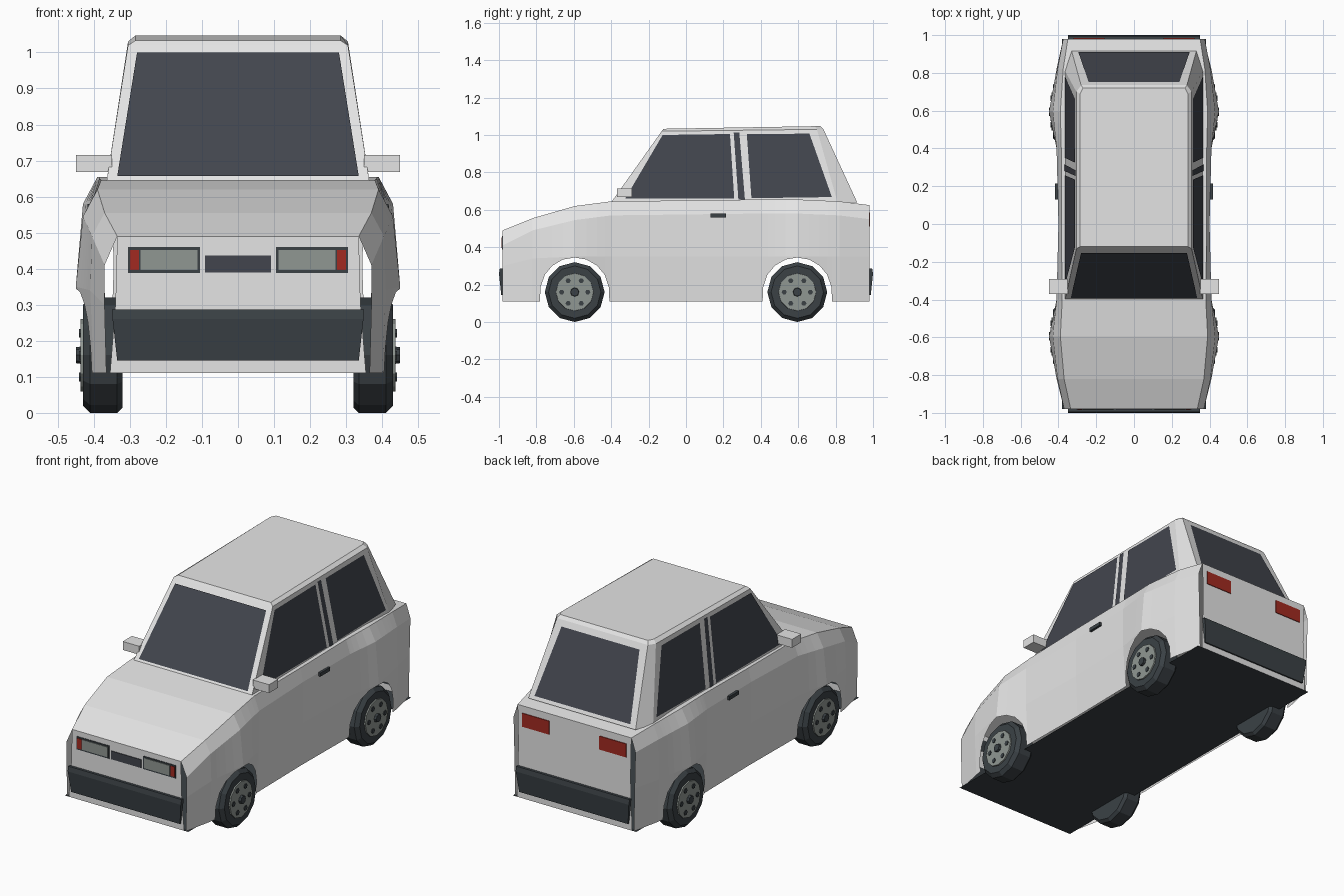
import bpy, bmesh
from math import cos, sin, pi, radians, sqrt
from mathutils import Vector

cube = bpy.data.objects.get("Cube")
if cube:
    bpy.data.objects.remove(cube, do_unlink=True)


def material(name, *rgb):
    m = bpy.data.materials.new(name)
    m.use_nodes = True
    m.diffuse_color = (*rgb, 1)
    m.node_tree.nodes["Principled BSDF"].inputs["Base Color"].default_value = (*rgb, 1)
    return m


PAINT = material("light paint", .78, .78, .78)
GLASS = material("dark glass", .055, .06, .075)
RUBBER = material("black rubber", .043, .053, .06)
LENS = material("grey metal", .28, .31, .29)
RED = material("red lamp", .36, .023, .015)


def mesh(name, verts, faces, mat, solid=True):
    me = bpy.data.meshes.new(name)
    me.from_pydata(verts, [], faces)
    me.materials.append(mat)
    ob = bpy.data.objects.new(name, me)
    bpy.context.collection.objects.link(ob)
    if solid:
        bm = bmesh.new()
        bm.from_mesh(me)
        bmesh.ops.recalc_face_normals(bm, faces=bm.faces)
        bm.to_mesh(me)
        bm.free()
    return ob


def panel(name, pts, mat, outward):
    """Single flat polygon facing the outward direction."""
    pts = [Vector(p) for p in pts]
    normal = (pts[1] - pts[0]).cross(pts[2] - pts[1])
    if normal.dot(Vector(outward)) < 0:
        pts.reverse()
    return mesh(name, pts, [range(len(pts))], mat, False)


def loft(name, rings, mat, caps=True):
    """Bridge closed rings of equal length."""
    n = len(rings[0])
    faces = [(i * n + j, i * n + (j + 1) % n, (i + 1) * n + (j + 1) % n, (i + 1) * n + j)
             for i in range(len(rings) - 1) for j in range(n)]
    if caps:
        last = (len(rings) - 1) * n
        faces += [range(n), range(last, last + n)]
    return mesh(name, [p for r in rings for p in r], faces, mat)


def box(name, x, y, z, mat):
    rings = [[(x[0], y[0], h), (x[1], y[0], h), (x[1], y[1], h), (x[0], y[1], h)] for h in z]
    return loft(name, rings, mat)


def disc(name, profile, sides, centre, side, mat):
    """Solid turned about the x axis; profile holds (radius, x)."""
    cy, cz = centre
    angles = [2 * pi * k / sides for k in range(sides)]
    return loft(name, [[(side * x, cy + r * cos(a), cz + r * sin(a)) for a in angles]
                       for r, x in profile], mat)


# Body shell: sections along the length, open at the wheel arches
AXLE, HUB_Z, ARCH_R, SILL = .595, .16, .185, .11
# y, sill x, waist x, waist z, shoulder x, shoulder z, belt x, belt z
KEYS = [
    (-.98, .365, .37, .30, .37, .41, .335, .49),
    (-.82, .40, .41, .34, .405, .49, .37, .555),
    (-AXLE, .43, .45, .35, .43, .545, .39, .62),
    (-.4, .395, .41, .35, .41, .57, .38, .645),
    (0, .39, .40, .35, .40, .575, .385, .65),
    (.4, .395, .41, .35, .41, .58, .385, .655),
    (AXLE, .43, .45, .35, .43, .58, .39, .655),
    (.82, .40, .41, .35, .405, .57, .375, .645),
    (.98, .365, .37, .35, .375, .55, .35, .625),
]


def section(y):
    a, b = next((a, b) for a, b in zip(KEYS, KEYS[1:]) if y <= b[0] + 1e-6)
    t = (y - a[0]) / (b[0] - a[0])
    _, xb, xm, zm, xs, zs, xt, zt = [p + (q - p) * t for p, q in zip(a, b)]
    d, zb = abs(abs(y) - AXLE), SILL
    if d < ARCH_R - .0005:
        zb = HUB_Z + sqrt(ARCH_R ** 2 - d * d)
        xb += (xm - xb) * (zb - SILL) / (zm - SILL)
    half = [(xb, zb), (xm, zm), (xs, zs), (xt, zt)]
    return [(x, y, z) for x, z in half] + [(-x, y, z) for x, z in reversed(half)]


stations = {k[0] for k in KEYS}
for s in (-1, 1):
    for deg in (0, 7, 30, 50, 70):
        off = ARCH_R * cos(radians(deg))
        stations |= {s * AXLE - off, s * AXLE + off}
verts = [p for y in sorted(stations) for p in section(y)]
faces = [(i * 8 + j, (i + 1) * 8 + j, (i + 1) * 8 + j + 1, i * 8 + j + 1)
         for i in range(len(stations) - 1) for j in range(7)]
# wind so that the roof side faces up
mesh("body_shell", verts, [f[::-1] for f in faces], PAINT, False)
panel("floor", [(x, y, SILL) for x, y in ((-.38, -.98), (.38, -.98), (.38, .98), (-.38, .98))],
      RUBBER, (0, 0, -1))


# Nose and tail panels, bumpers
def end_panel(name, y, half):
    pts = [(x, y, z) for x, z in half] + [(-x, y, z) for x, z in reversed(half)]
    panel(name, pts, PAINT, (0, y, 0))


end_panel("nose_panel", -.98, [(.355, SILL), (.34, .3), (.335, .49)])
end_panel("tail_panel", .98, [(.355, SILL), (.345, .4), (.35, .625)])
for name, s in (("front_bumper", -1), ("rear_bumper", 1)):
    loft(name, [[(-w, s * .978, z), (w, s * .978, z), (w, s * y, z), (-w, s * y, z)]
                for w, y, z in ((.335, .988, .145), (.348, 1, .26), (.35, .995, .287))], RUBBER)

# Cabin with chamfered rear corners and a raised roof
def cabin_ring(*half):
    return [*half, *[(-x, y, z) for x, y, z in reversed(half)]]


loft("cabin", [
    cabin_ring((.365, -.40, .64), (.365, .81, .64), (.33, .915, .64)),
    cabin_ring((.305, -.13, 1.02), (.305, .70, 1.03), (.28, .735, 1.03)),
    cabin_ring((.285, -.12, 1.033), (.285, .69, 1.047), (.27, .72, 1.047)),
], PAINT)


def rise(z):
    return (z - .64) / .385


# Windscreen and rear window
def end_glass(name, y0, y1, low, high, out):
    pts = [(sx * x, y0 + (y1 - y0) * rise(z) + out * .005, z)
           for x, z, signs in ((*low, (-1, 1)), (*high, (1, -1))) for sx in signs]
    panel(name, pts, GLASS, (0, out, 0))


end_glass("windscreen", -.40, -.13, (.335, .657), (.28, 1.0), -1)
end_glass("rear_window", .915, .735, (.295, .66), (.24, 1.0), 1)

SIDE_GLASS = {
    "front_window": [(-.325, .66), (-.125, 1.0), (.235, 1.005), (.258, .66)],
    "pillar_strip": [(.255, 1.012), (.285, 1.012), (.315, .655), (.28, .655)],
    "rear_side_window": [(.325, 1.005), (.66, 1.007), (.78, .668), (.35, .662)],
}
for side, s in (("left", 1), ("right", -1)):
    # Side windows
    for name, outline in SIDE_GLASS.items():
        pts = [(s * (.369 - .06 * rise(z)), y, z) for y, z in outline]
        panel(f"{side}_{name}", pts, GLASS, (s, 0, 0))

    # Mirrors and door handles
    box(f"{side}_mirror", (s * .35, s * .45), (-.37, -.29), (.668, .715), PAINT)
    box(f"{side}_door_handle", (s * .39, s * .417), (.13, .215), (.56, .58), RUBBER)

    # Lamps
    for name, x, z, mat, d in (("lamp_frame", (.105, .305), (.388, .46), RUBBER, .983),
                               ("headlamp", (.112, .27), (.396, .452), LENS, .986),
                               ("indicator", (.274, .3), (.396, .452), RED, .986)):
        box(f"{side}_{name}", [s * v for v in x], (-.979, -d), z, mat)
    box(f"{side}_tail_lamp", (s * .155, s * .32), (.979, .984), (.51, .585), RED)

    # Wheels with hub plate, centre cap and ring of bolts
    for end, y in (("front", -AXLE), ("rear", AXLE)):
        name, c = f"{end}_{side}", (y, HUB_Z)
        disc(name + "_tyre", [(.145, .32), (.16, .335), (.16, .41), (.14, .43), (.115, .43)],
             12, c, s, RUBBER)
        disc(name + "_hub_plate", [(.102, .42), (.1, .437)], 12, c, s, LENS)
        disc(name + "_centre_cap", [(.025, .43), (.022, .45)], 8, c, s, RUBBER)
        for k in range(6):
            a = k * pi / 3
            spot = (y + .07 * cos(a), HUB_Z + .07 * sin(a))
            disc(f"{name}_bolt_{k}", [(.014, .43), (.014, .441)], 6, spot, s, RUBBER)

# Grille
box("grille", (-.092, .092), (-.979, -.984), (.39, .436), GLASS)
